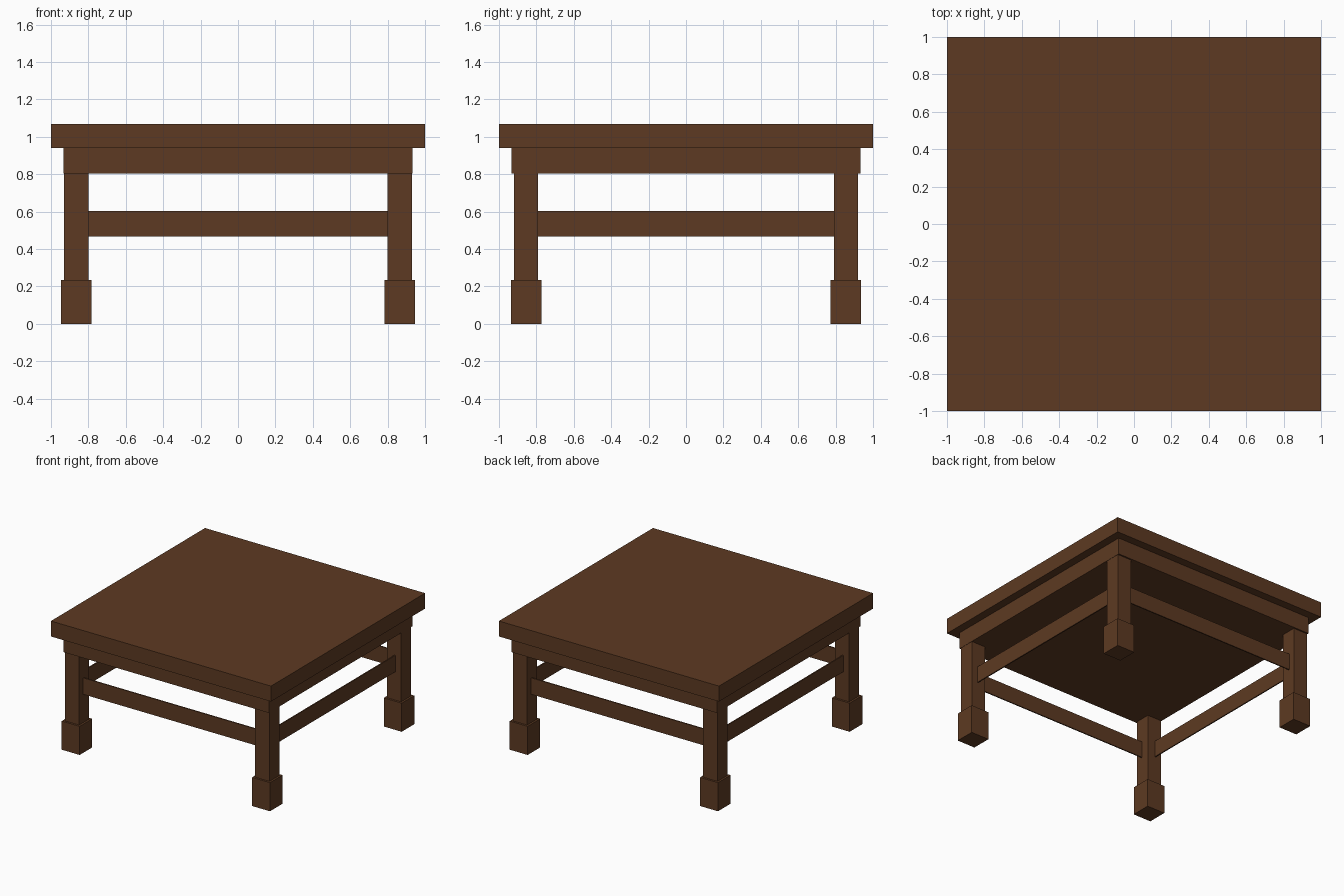
import bpy

cube = bpy.data.objects.get("Cube")
if cube:
    bpy.data.objects.remove(cube, do_unlink=True)

# Single dark wood colour
WOOD = (0.11, 0.042, 0.016, 1.0)
wood = bpy.data.materials.new("dark_wood")
wood.use_nodes = True
wood.diffuse_color = WOOD
shader = next(n for n in wood.node_tree.nodes if n.type == 'BSDF_PRINCIPLED')
shader.inputs["Base Color"].default_value = WOOD


def box(name, x, y, width, depth, bottom, top):
    """Flat-sided block centred on x, y and spanning bottom to top."""
    bpy.ops.mesh.primitive_cube_add(size=1, location=(x, y, (bottom + top) / 2))
    obj = bpy.context.object
    obj.name = name
    obj.scale = (width, depth, top - bottom)
    bpy.ops.object.transform_apply(location=False, rotation=False, scale=True)
    obj.data.materials.append(wood)
    return obj


TOP, TOP_UNDER, APRON_UNDER, FOOT_TOP = 1.067, 0.94, 0.803, 0.235
RAIL_LOW, RAIL_HIGH, RAIL_THICK = 0.468, 0.603, 0.01
LEG_X, LEG_Y, LEG, FOOT = 0.865, 0.855, 0.13, 0.163

# Tabletop and the solid apron block beneath it
box("tabletop", 0, 0, 2, 2, TOP_UNDER, TOP)
box("apron", 0, 0, 1.865, 1.865, APRON_UNDER, TOP_UNDER)

# Square legs on wider block feet
for side, sx in (("left", 1), ("right", -1)):
    for end, sy in (("front", -1), ("back", 1)):
        x, y = sx * LEG_X, sy * LEG_Y
        box(f"{end}_{side}_leg", x, y, LEG, LEG, FOOT_TOP, APRON_UNDER)
        box(f"{end}_{side}_foot", x, y, FOOT, FOOT, 0, FOOT_TOP)

# Thin stretcher boards between the legs
for end, s in (("front", -1), ("back", 1)):
    box(f"{end}_stretcher", 0, s * 0.863, 2 * LEG_X - LEG, RAIL_THICK, RAIL_LOW, RAIL_HIGH)
for side, s in (("left", 1), ("right", -1)):
    box(f"{side}_stretcher", s * 0.872, 0, RAIL_THICK, 2 * LEG_Y - LEG, RAIL_LOW, RAIL_HIGH)
